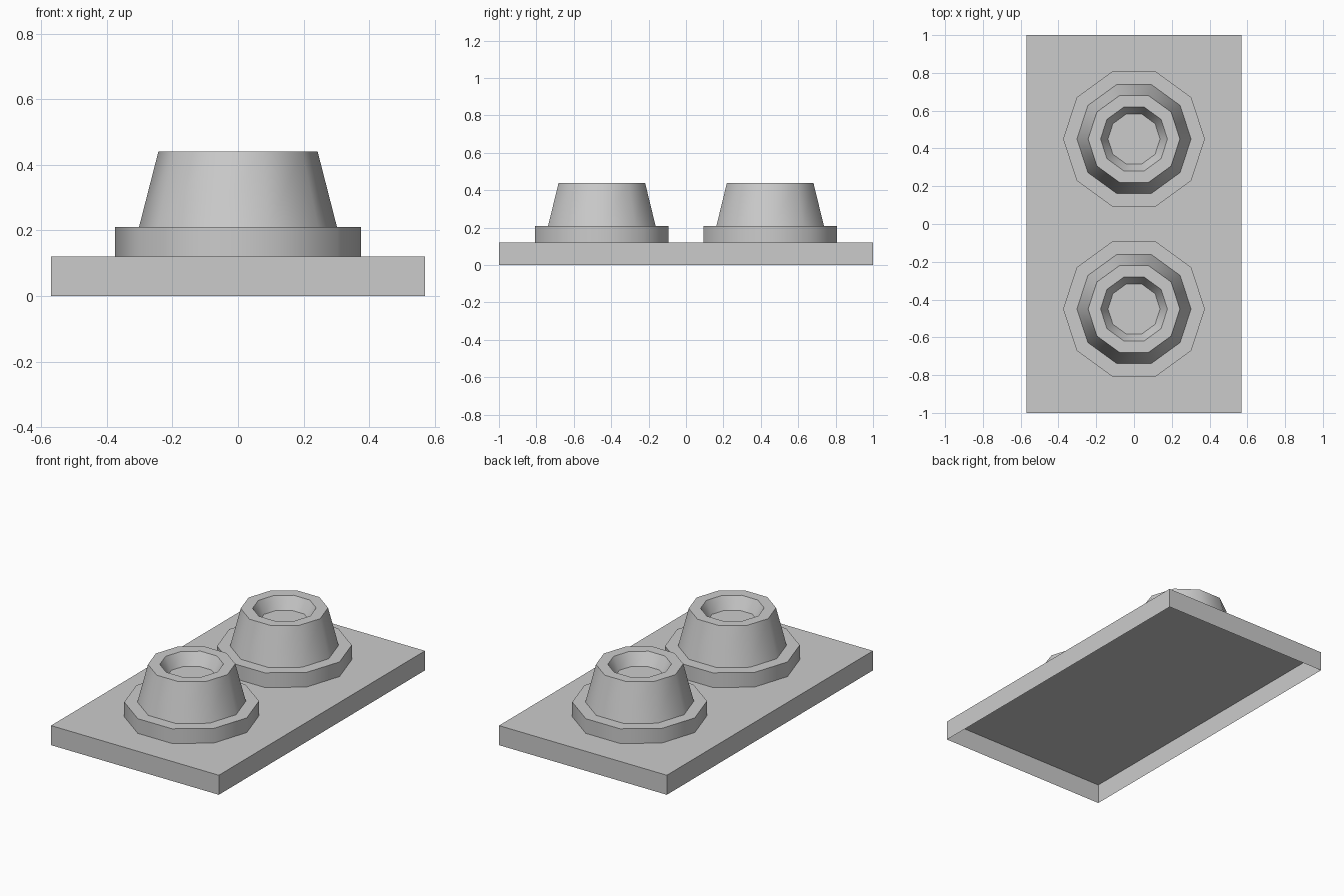
import bpy, bmesh, math

default_cube = bpy.data.objects.get("Cube")
if default_cube:
    bpy.data.objects.remove(default_cube, do_unlink=True)

# Single flat colour
grey = bpy.data.materials.new("light_grey")
grey.use_nodes = True
colour = (0.6, 0.6, 0.6, 1)
grey.diffuse_color = colour
grey.node_tree.nodes["Principled BSDF"].inputs["Base Color"].default_value = colour

SIDES = 10
PLATE_TOP = 0.12


def make_object(name, bm):
    mesh = bpy.data.meshes.new(name)
    bm.to_mesh(mesh)
    bm.free()
    mesh.materials.append(grey)
    obj = bpy.data.objects.new(name, mesh)
    bpy.context.collection.objects.link(obj)
    return obj


def lathe(name, profile, y):
    """Turn a (radius, height) profile into a faceted stud with a flat inner floor."""
    bm = bmesh.new()
    rings = []
    for r, z in profile:
        angles = [math.tau * i / SIDES for i in range(SIDES)]
        rings.append([bm.verts.new((r * math.cos(a), r * math.sin(a), z)) for a in angles])
    for low, high in zip(rings, rings[1:]):
        for i in range(SIDES):
            j = (i + 1) % SIDES
            bm.faces.new((low[i], low[j], high[j], high[i]))
    bm.faces.new(rings[-1])
    obj = make_object(name, bm)
    obj.location.y = y
    bpy.ops.object.select_all(action='DESELECT')
    obj.select_set(True)
    bpy.context.view_layer.objects.active = obj
    bpy.ops.object.shade_smooth_by_angle(angle=math.radians(40))
    return obj


# Base plate: a thin shell, open underneath
bm = bmesh.new()
bmesh.ops.create_cube(bm, size=1)
for v in bm.verts:
    v.co = (v.co.x * 1.14, v.co.y * 2, (v.co.z + 0.5) * PLATE_TOP)
bm.normal_update()
underside = [f for f in bm.faces if f.normal.z < -0.9]
bmesh.ops.delete(bm, geom=underside, context='FACES_ONLY')
make_object("base_plate", bm)

# Two studs: collar, tapered body, rim and recessed floor
stud_profile = [(0.375, PLATE_TOP), (0.375, 0.21), (0.302, 0.21),
                (0.243, 0.44), (0.177, 0.44), (0.138, 0.365)]
for name, y in (("front_stud", -0.45), ("back_stud", 0.45)):
    lathe(name, stud_profile, y)
